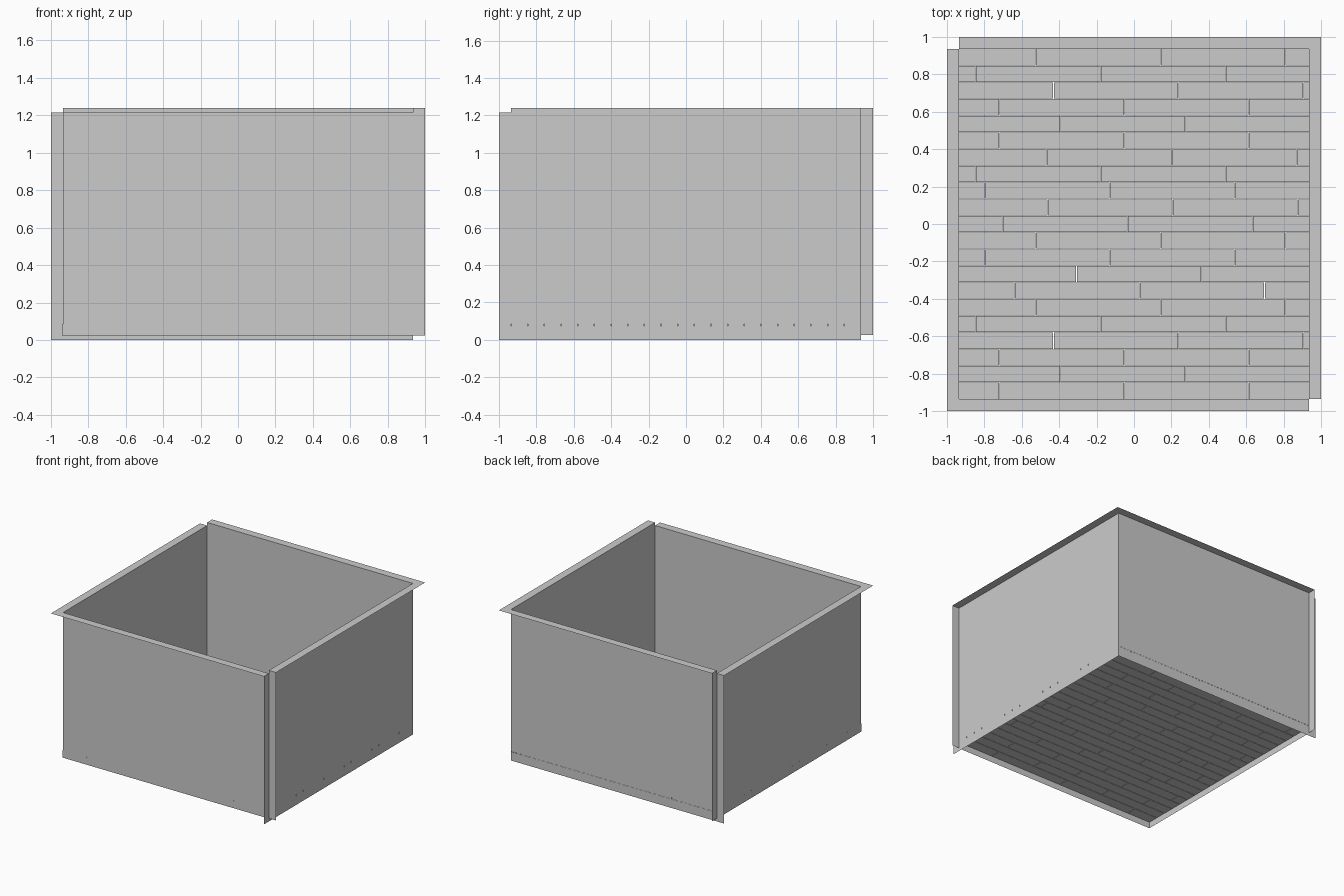
import bpy, bmesh

if "Cube" in bpy.data.objects:
    bpy.data.objects.remove(bpy.data.objects["Cube"])

A = 0.935            # inner wall plane
O = 1.0              # outer rim
LOW, HIGH = 1.215, 1.24   # top heights of the two wall pairs
BASE, TOP = 0.073, 0.086  # floor underside and floor surface


def make(name, build):
    bm = bmesh.new()
    build(bm)
    bmesh.ops.remove_doubles(bm, verts=bm.verts, dist=1e-5)
    me = bpy.data.meshes.new(name)
    bm.to_mesh(me)
    bm.free()
    ob = bpy.data.objects.new(name, me)
    bpy.context.collection.objects.link(ob)
    return ob


def face(bm, pts):
    return bm.faces.new([bm.verts.new(p) for p in pts])


def upright(bm, a, b, z0, z1):
    # vertical sheet between two plan points
    face(bm, [(*a, z0), (*b, z0), (*b, z1), (*a, z1)])


def flat(bm, pts, z):
    face(bm, [(x, y, z) for x, y in pts])


def box(bm, x0, x1, y0, y1, z0, z1):
    v = [bm.verts.new((x, y, z)) for z in (z0, z1)
         for x, y in ((x0, y0), (x1, y0), (x1, y1), (x0, y1))]
    for f in ((3, 2, 1, 0), (4, 5, 6, 7), (0, 1, 5, 4),
              (1, 2, 6, 5), (2, 3, 7, 6), (3, 0, 4, 7)):
        bm.faces.new([v[i] for i in f])


# A pair of walls meeting at one corner: inner sheets, top rim and end caps
def wall_pair(s, z_top, z_wall, z_cap):
    def build(bm):
        a, o = s * A, s * O
        upright(bm, (-a, a), (a, a), z_wall, z_top)
        upright(bm, (a, a), (a, -a), z_wall, z_top)
        flat(bm, [(-a, a), (a, a), (o, o), (-a, o)], z_top)
        flat(bm, [(a, a), (a, -a), (o, -a), (o, o)], z_top)
        upright(bm, (-a, a), (-a, o), z_cap, z_top)
        upright(bm, (a, -a), (o, -a), z_cap, z_top)
    return build


make("front_left_walls", wall_pair(-1, LOW, TOP, 0.0))
make("back_right_walls", wall_pair(1, HIGH, TOP, 0.025))


# Skirt strips below the floor
def skirt(bm):
    e = A + 0.004
    upright(bm, (-e, -e), (A, -e), 0.025, TOP)
    upright(bm, (-e, -e), (-e, A), 0.025, TOP)
    upright(bm, (A, -e), (A, A), 0.0, BASE)
    upright(bm, (-e, A), (A, A), 0.0, BASE)


make("floor_skirt", skirt)

# Floor planks: first joint of each row, back to front
FIRST = [-.525, -.845, -.43, -.72, -.393, -.72, -.465, -.845, -.797, -.46, -.70,
         -.525, -.797, -.307, -.637, -.525, -.845, -.43, -.72, -.393, -.72]
LENGTH, GAP = 0.667, 0.0015


def planks(bm):
    n = len(FIRST)
    h = 2 * A / n
    for i, first in enumerate(FIRST):
        y1 = A - i * h
        cuts = [-A] + [first + k * LENGTH for k in range(3)
                       if first + k * LENGTH < A] + [A]
        for x0, x1 in zip(cuts, cuts[1:]):
            box(bm, x0 + (GAP if x0 > -A else 0), x1 - (GAP if x1 < A else 0),
                y1 - h + GAP, y1 - GAP, BASE, TOP)


make("floor_planks", planks)
